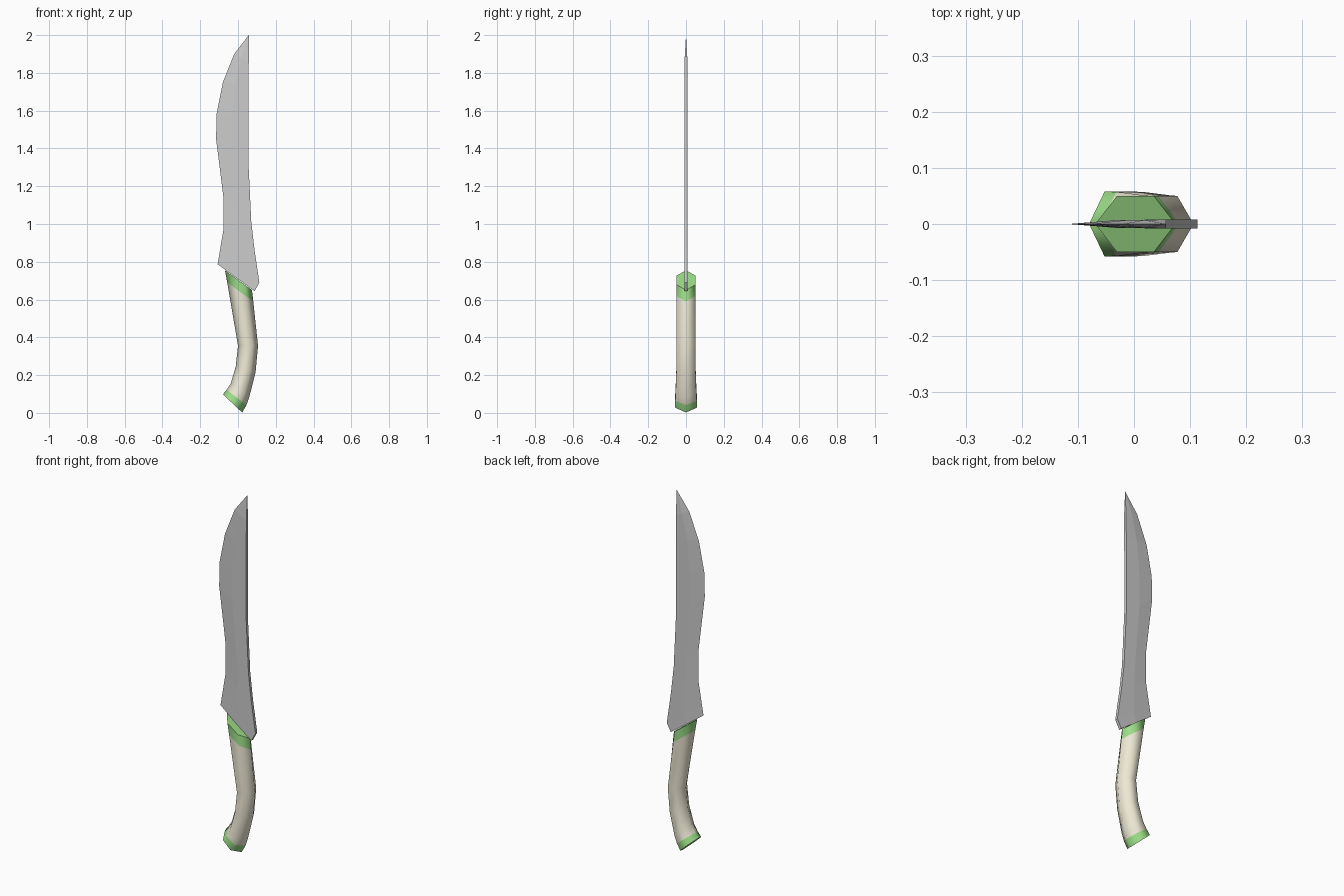
import bpy

if "Cube" in bpy.data.objects:
    bpy.data.objects.remove(bpy.data.objects["Cube"])


def material(name, color):
    mat = bpy.data.materials.new(name)
    mat.diffuse_color = (*color, 1)
    mat.use_nodes = True
    mat.node_tree.nodes["Principled BSDF"].inputs["Base Color"].default_value = mat.diffuse_color
    return mat


def loft(name, rings, tip=None):
    """Skin equal-sized rings; close the ends with a cap or a pointed tip."""
    n = len(rings[0])
    verts = [v for ring in rings for v in ring]
    faces = []
    for r in range(len(rings) - 1):
        for i in range(n):
            a, b = r * n + i, r * n + (i + 1) % n
            faces.append((a, b, b + n, a + n))
    last = (len(rings) - 1) * n
    faces.append(tuple(reversed(range(n))))
    if tip:
        verts.append(tip)
        faces += [(last + i, last + (i + 1) % n, len(verts) - 1) for i in range(n)]
    else:
        faces.append(tuple(range(last, last + n)))
    mesh = bpy.data.meshes.new(name)
    mesh.from_pydata(verts, [], faces)
    mesh.update()
    obj = bpy.data.objects.new(name, mesh)
    bpy.context.collection.objects.link(obj)
    return obj


def mix(a, b, t):
    return a + (b - a) * t


# Blade: cutting edge (x, z) paired with spine (x, z), bottom to top
blade_rows = [
    ((-.108, .787), (.088, .644)),
    ((-.099, .84), (.113, .69)),
    ((-.077, .97), (.087, .866)),
    ((-.077, 1.14), (.070, 1.015)),
    ((-.116, 1.45), (.055, 1.33)),
    ((-.113, 1.585), (.055, 1.55)),
    ((-.080, 1.75), (.056, 1.74)),
    ((-.020, 1.90), (.057, 1.86)),
]
rings = []
for (ex, ez), (sx, sz) in blade_rows:
    rx, rz = mix(ex, sx, .5), mix(ez, sz, .5)
    rings.append([(ex, 0, ez), (rx, -.007, rz), (sx, -.008, sz),
                  (sx, .008, sz), (rx, .007, rz)])
loft("blade", rings, tip=(.057, 0, 2.0))

# Handle: left (x, z), right (x, z) and half thickness, bottom to top
handle_rows = [
    ((-.080, .098), (.022, .002), .058),
    ((-.060, .122), (.045, .042), .057),
    ((-.038, .156), (.060, .085), .055),
    ((-.012, .246), (.093, .215), .051),
    ((.000, .355), (.106, .355), .050),
    ((-.057, .690), (.081, .590), .050),
    ((-.069, .755), (.074, .650), .050),
]
rings = []
for (lx, lz), (rx, rz), h in handle_rows:
    section = [(0, 0), (.27, -h), (.73, -h), (1, 0), (.73, h), (.27, h)]
    rings.append([(mix(lx, rx, t), y, mix(lz, rz, t)) for t, y in section])
handle = loft("handle", rings)

# Smooth sides, crisp end caps, green bands at both ends
mesh = handle.data
mesh.materials.append(material("cream", (.85, .81, .66)))
mesh.materials.append(material("green", (.34, .74, .25)))
sides = 6 * (len(handle_rows) - 1)
for p in mesh.polygons:
    p.use_smooth = p.index < sides
    p.material_index = 0 if 6 <= p.index < sides - 6 else 1
cap_keys = {k for p in mesh.polygons if p.index >= sides for k in p.edge_keys}
for e in mesh.edges:
    e.use_edge_sharp = e.key in cap_keys
